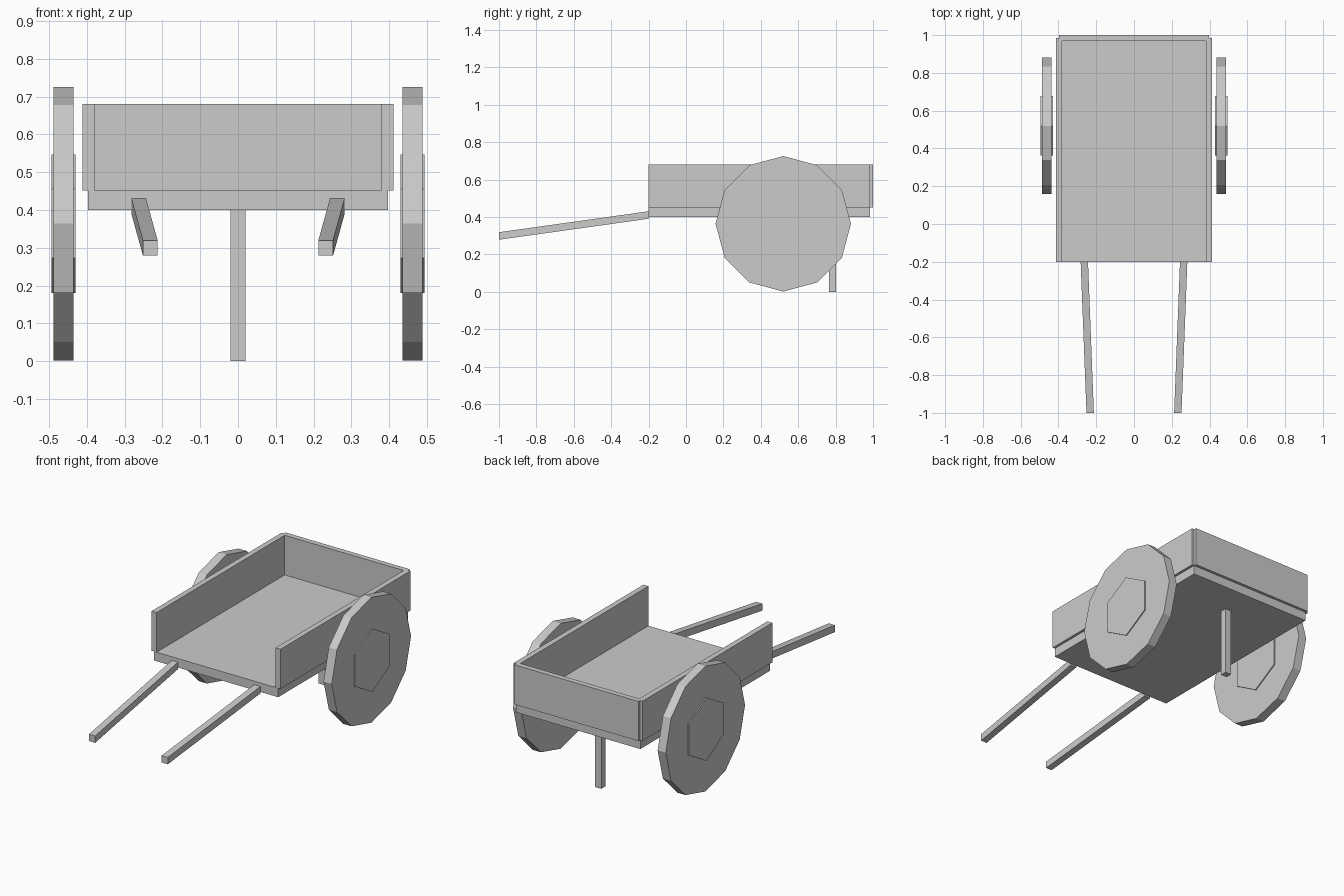
import bpy, bmesh, math
from mathutils import Matrix, Vector

if "Cube" in bpy.data.objects:
    bpy.data.objects.remove(bpy.data.objects["Cube"])

grey = bpy.data.materials.new("plain grey")
grey.diffuse_color = (0.6, 0.6, 0.6, 1)
grey.use_nodes = True
grey.node_tree.nodes["Principled BSDF"].inputs["Base Color"].default_value = grey.diffuse_color


def finish(name, bm):
    bmesh.ops.recalc_face_normals(bm, faces=bm.faces)
    mesh = bpy.data.meshes.new(name)
    bm.to_mesh(mesh)
    bm.free()
    mesh.materials.append(grey)
    bpy.context.collection.objects.link(bpy.data.objects.new(name, mesh))


def box(name, x, y, z):
    """Axis-aligned box from (min, max) ranges."""
    bm = bmesh.new()
    bmesh.ops.create_cube(bm, size=1)
    for v in bm.verts:
        v.co = Vector([r[0] if c < 0 else r[1] for c, r in zip(v.co, (x, y, z))])
    finish(name, bm)


def disc(name, x0, x1, radius, sides, turn):
    """Flat-sided disc lying across the axle line."""
    bm = bmesh.new()
    bmesh.ops.create_cone(bm, cap_ends=True, segments=sides,
                          radius1=radius, radius2=radius, depth=abs(x1 - x0))
    m = (Matrix.Translation(((x0 + x1) / 2, 0.52, 0.364))
         @ Matrix.Rotation(turn, 4, 'X') @ Matrix.Rotation(math.pi / 2, 4, 'Y'))
    bm.transform(m)
    finish(name, bm)


def shaft(name, side):
    """Pull handle with upright ends, sloping down and inward to the front."""
    bm = bmesh.new()
    bmesh.ops.create_cube(bm, size=1)
    for v in bm.verts:
        front = v.co.y < 0
        cx, cy, cz = (0.232, -1.0, 0.299) if front else (0.263, -0.2, 0.411)
        v.co = Vector((side * cx + v.co.x * 0.039, cy, cz + v.co.z * 0.04))
    finish(name, bm)


# Cart bed
box("floor", (-0.397, 0.397), (-0.2, 0.984), (0.40, 0.452))
box("back_wall", (-0.397, 0.397), (0.969, 1.0), (0.452, 0.681))

# Rear prop
box("prop_leg", (-0.02, 0.02), (0.764, 0.802), (0, 0.40))

# Mirrored parts
for label, s in (("left", -1), ("right", 1)):
    box(label + "_wall", sorted((s * 0.38, s * 0.412)), (-0.2, 0.985), (0.452, 0.681))
    disc(label + "_wheel", s * 0.436, s * 0.488, 0.362, 12, 0)
    disc(label + "_hub", s * 0.43, s * 0.494, 0.183, 6, math.pi / 2)
    shaft(label + "_shaft", s)
